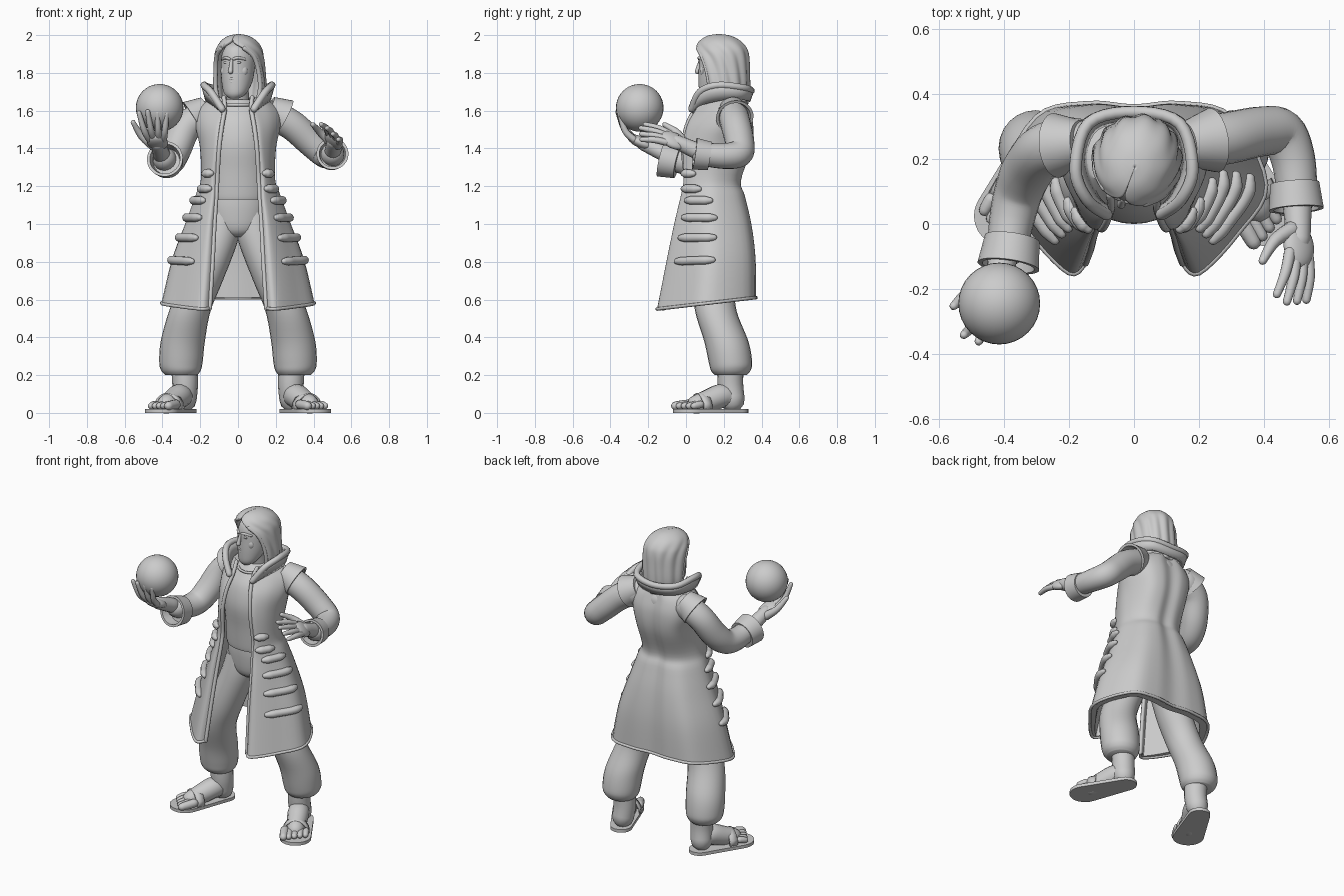
import bpy, bmesh, math
from mathutils import Vector, Matrix

if "Cube" in bpy.data.objects:
    bpy.data.objects.remove(bpy.data.objects["Cube"])

GREY = (0.6, 0.6, 0.6, 1)
clay = bpy.data.materials.new("plain grey")
clay.use_nodes = True
clay.diffuse_color = GREY
clay.node_tree.nodes["Principled BSDF"].inputs["Base Color"].default_value = GREY


def finish(name, bm, thick=0):
    bmesh.ops.recalc_face_normals(bm, faces=bm.faces)
    mesh = bpy.data.meshes.new(name)
    bm.to_mesh(mesh)
    bm.free()
    mesh.shade_smooth()
    mesh.set_sharp_from_angle(angle=math.radians(50))
    mesh.materials.append(clay)
    obj = bpy.data.objects.new(name, mesh)
    bpy.context.scene.collection.objects.link(obj)
    if thick:
        shell = obj.modifiers.new("thickness", "SOLIDIFY")
        shell.thickness, shell.offset = thick, 0


def spline(points, steps):
    pts = [Vector(p) for p in points]
    out = []
    for i in range(len(pts) - 1):
        a, b, c, d = pts[max(i - 1, 0)], pts[i], pts[i + 1], pts[min(i + 2, len(pts) - 1)]
        for k in range(steps):
            t = k / steps
            out.append(b + (c - a) * (t / 2) + (a * 2 - b * 5 + c * 4 - d) * (t * t / 2)
                       + (b * 3 - a - c * 3 + d) * (t ** 3 / 2))
    return out + [pts[-1]]


def surface(name, rows, closed=True, caps=True, thick=0):
    bm = bmesh.new()
    grid = [[bm.verts.new(p) for p in row] for row in rows]
    n = len(rows[0])
    for lo, hi in zip(grid, grid[1:]):
        for i in range(n if closed else n - 1):
            j = (i + 1) % n
            bm.faces.new((lo[i], lo[j], hi[j], hi[i]))
    if caps:
        bm.faces.new(grid[0])
        bm.faces.new(grid[-1])
    finish(name, bm, thick)


def tube(name, points, steps=4, sides=16, axis=None, rounded=True):
    """Sweep circles along x, y, z, radius points."""
    path = spline(points, steps)
    tans = [(path[min(i + 1, len(path) - 1)] - path[max(i - 1, 0)]).xyz.normalized()
            for i in range(len(path))]
    rings = [(p.xyz, axis or t, p.w) for p, t in zip(path, tans)]
    if rounded:
        def dome(p, t, r, sign):
            arcs = [math.radians(a) for a in (30, 60, 85)]
            return [(p + t * sign * r * math.sin(a), t, r * math.cos(a)) for a in arcs]
        rings = dome(*rings[0], -1)[::-1] + rings + dome(*rings[-1], 1)
    side = rings[0][1].orthogonal()
    rows = []
    for p, t, r in rings:
        side = (side - t * side.dot(t)).normalized()
        other = t.cross(side)
        rows.append([p + (side * math.cos(a) + other * math.sin(a)) * r
                     for a in (math.tau * k / sides for k in range(sides))])
    surface(name, rows)


def stack(name, levels, place=lambda p: p):
    """Loft ellipses given as z, y centre, x radius, y radius."""
    angles = [math.tau * k / 32 for k in range(32)]
    surface(name, [[place(Vector((rx * math.sin(a), cy - ry * math.cos(a), z))) for a in angles]
                   for z, cy, rx, ry in spline(levels, 4)])


def blob(name, loc, radii, axes=Matrix.Identity(3)):
    bm = bmesh.new()
    bmesh.ops.create_uvsphere(bm, u_segments=32, v_segments=20, radius=1)
    bm.transform(Matrix.Translation(loc) @ (axes @ Matrix.Diagonal(radii)).to_4x4())
    finish(name, bm)


def cuff(name, start, end, r0, r1, wall=0.015):
    """Turned-back sleeve end with a hollow mouth."""
    a, b = Vector(start), Vector(end)
    prof = [(0, r0 - wall), (0, r0), (0.5, (r0 + r1) / 2), (1, r1), (1, r1 - wall), (0.3, r0 - wall)]
    pts = [(*a.lerp(b, t), r) for t, r in prof]
    tube(name, pts, 1, 28, (b - a).normalized(), False)


# Shirt, hips and neck
stack("shirt", [(1.13, .155, .165, .125), (1.16, .155, .17, .13), (1.28, .137, .165, .122),
                (1.42, .16, .18, .16), (1.54, .18, .18, .155), (1.61, .2, .15, .13), (1.66, .2, .08, .09)])
stack("hips", [(.93, .155, .05, .06), (.97, .155, .13, .1), (1.08, .155, .16, .115), (1.16, .155, .15, .115)])
tube("neck", [(0, .22, 1.56, .075), (0, .2, 1.65, .06), (-.005, .18, 1.74, .06)])
tube("shirt_neckline", [(.09 * math.sin(a), .17 - .1 * math.cos(a), 1.63, .008)
                        for a in (math.tau * k / 16 for k in range(17))], 2, 8)

# Long open coat: front z, back z, edge x, edge y, corner x, corner y, half width, side y, back y
coat_levels = [(.55, .61, .15, -.12, .2, -.15, .405, .12, .37),
               (.8, .82, .135, -.08, .18, -.1, .35, .14, .367),
               (1, 1, .125, -.04, .16, -.06, .28, .15, .345),
               (1.15, 1.15, .115, -.01, .14, -.025, .225, .15, .31),
               (1.24, 1.23, .11, 0, .14, -.01, .195, .15, .29),
               (1.4, 1.4, .1, -.015, .13, -.01, .2, .16, .345),
               (1.52, 1.52, .085, .005, .12, .015, .225, .19, .355),
               (1.61, 1.61, .07, .05, .1, .07, .215, .22, .335),
               (1.67, 1.67, .075, .09, .1, .12, .13, .22, .31)]
coat_rows, coat_shell = [], []
for zf, zb, xi, yi, xc, yc, w, ys, yb in spline(coat_levels, 5):
    half = [(xi, yi), (xc, yc), ((xc + w) / 2 + .015, (yc + ys) / 2 - .015),
            (w, ys), (w * .74, yb - .042), (w * .35, yb)]
    full = half + [(0, yb - .01)] + [(-x, y) for x, y in reversed(half)]
    row = [Vector((x, y, zf + (zb - zf) * (y - yc) / (yb - yc))) for x, y in spline(full, 5)]
    lining = []
    for i, p in enumerate(row):
        along = row[min(i + 1, len(row) - 1)] - row[max(i - 1, 0)]
        inward = Vector((-along.y, along.x, 0)).normalized()
        lining.append(p + inward * (.012 + .045 * math.sin(math.pi * i / (len(row) - 1))))
    coat_rows.append(row)
    coat_shell.append(row + lining[::-1])
surface("coat", coat_shell)
tube("coat_hem", [(*p, .009) for p in coat_rows[0]], 1, 8)
for label, col in (("left", 0), ("right", -1)):
    tube(label + "_coat_edge", [(*row[col], .012) for row in coat_rows], 1, 8)

# Folded flaps along the coat sides
for n, (row, first, last) in enumerate([(5, 8, 15), (8, 8, 15), (11, 8, 15), (14, 8, 14), (17, 6, 11), (21, 5, 9)]):
    for label, s in (("left", 1), ("right", -1)):
        pts = []
        for k in range(first, last + 1):
            p = coat_rows[row][k]
            out = Vector((p.x, p.y - .12, 0)).normalized() * .006
            pts.append((s * (p.x + out.x), p.y + out.y, p.z, .023 if first < k < last else .016))
        tube("%s_flap_%d" % (label, n + 1), pts, 2, 10)


# Standing collar with rolled rim
def both_sides(half):
    return half + [(-x, y, z) for x, y, z in reversed(half[:-1])]


base = spline(both_sides([(.07, .04, 1.59), (.12, .08, 1.63), (.16, .2, 1.66), (.12, .3, 1.66), (0, .325, 1.65)]), 5)
rim = spline(both_sides([(.085, .03, 1.61), (.145, .075, 1.7), (.18, .17, 1.735), (.14, .31, 1.72), (0, .345, 1.705)]), 5)
surface("collar", [[a.lerp(b, t) for a, b in zip(base, rim)] for t in (0, .5, 1)], False, False, .03)
tube("collar_rim", [(*p, .019) for p in rim], 1, 10)

# Head, turned a little to its right
turn = Matrix.Rotation(math.radians(-20), 3, "Z")


def on_head(p):
    return turn @ Vector(p) + Vector((.004, .18, 0))


stack("head", [(1.665, -.07, .025, .025), (1.69, -.057, .058, .055), (1.75, -.028, .08, .088),
               (1.82, -.015, .088, .1), (1.89, 0, .088, .112), (1.94, 0, .065, .09), (1.97, 0, .02, .03)], on_head)


def face_line(name, pts, r):
    tube(name, [(*on_head(p), r) for p in pts], 3, 10)


tube("nose", [(*on_head((0, -.112, 1.865)), .008), (*on_head((0, -.122, 1.83)), .011),
              (*on_head((0, -.127, 1.808)), .014)], 3, 12)
face_line("upper_lip", [(-.026, -.1, 1.766), (0, -.114, 1.77), (.026, -.1, 1.766)], .006)
face_line("lower_lip", [(-.02, -.1, 1.755), (0, -.111, 1.753), (.02, -.1, 1.755)], .007)
blob("chin", on_head((0, -.087, 1.69)), (.026, .018, .02))
for label, s in (("left", 1), ("right", -1)):
    face_line(label + "_brow", [(s * .013, -.112, 1.874), (s * .035, -.106, 1.88), (s * .062, -.078, 1.872)], .008)
    blob(label + "_eye", on_head((s * .034, -.1, 1.855)), (.015, .009, .007), turn)
    blob(label + "_cheek", on_head((s * .045, -.072, 1.81)), (.03, .022, .034), turn)

# Shoulder-length hair: z, opening angle, x radius, y radius, y centre
hair_rows = []
for z, gap, rx, ry, cy in spline([(1.635, 72, .112, .12, .02), (1.72, 78, .13, .14, .01),
                                  (1.82, 72, .126, .145, .005), (1.89, 58, .119, .142, .005),
                                  (1.93, 34, .108, .13, .005), (1.965, 4, .086, .103, 0),
                                  (1.99, 0, .045, .057, -.005), (1.998, 0, .0005, .0005, -.005)], 4):
    row = []
    for k in range(73):
        a = math.radians(gap + (360 - 2 * gap) * k / 72)
        wave = 1 + .03 * math.cos(k * math.tau / 9 + z * 9) * min(1, (2 - z) * 8)
        row.append(on_head((rx * wave * math.sin(a), cy - ry * wave * math.cos(a), z)))
    hair_rows.append(row)
surface("hair", hair_rows, False, False, .016)
for label, col in (("left", 1), ("right", -2)):
    tube(label + "_front_lock", [(*row[col], .012) for row in hair_rows[:17:4]], 4, 10)

# Arms with cap sleeves and wide cuffs
tube("left_arm", [(.19, .25, 1.575, .08), (.29, .265, 1.52, .08), (.39, .285, 1.43, .077),
                  (.455, .28, 1.373, .073), (.49, .2, 1.36, .068), (.503, .09, 1.37, .062)], 5, 20)
tube("right_arm", [(-.19, .25, 1.575, .08), (-.275, .23, 1.51, .08), (-.325, .17, 1.4, .08),
                   (-.355, .1, 1.335, .075), (-.375, .02, 1.325, .07), (-.39, -.07, 1.345, .062)], 5, 20)
cuff("left_cuff", (.495, .125, 1.36), (.5, .045, 1.372), .076, .085)
cuff("right_cuff", (-.375, -.045, 1.325), (-.387, -.13, 1.345), .085, .096)
cuff("left_cap_sleeve", (.16, .245, 1.61), (.245, .258, 1.565), .07, .1)
cuff("right_cap_sleeve", (-.16, .25, 1.61), (-.24, .242, 1.56), .07, .1)


def hand(name, wrist, fwd, side, up, curl, spread):
    """Palm, four fingers and a thumb on the side direction."""
    wrist, fwd = Vector(wrist), Vector(fwd).normalized()
    side = Vector(side)
    side = (side - fwd * side.dot(fwd)).normalized()
    up = (Vector(up) - fwd * fwd.dot(up)).normalized()
    axes = Matrix((fwd, side, up)).transposed()
    tube(name + "_wrist", [(*(wrist - fwd * .09), .046), (*(wrist + fwd * .05), .037)], 3)
    blob(name + "_palm", wrist + fwd * .068, (.075, .056, .03), axes)
    for i in range(4):
        off = 1.5 - i
        root = wrist + fwd * .1 + side * .025 * off
        along = (fwd + side * off * spread) * (.15 - .014 * abs(off - .5))
        pts = [root, root + along * .5 + up * curl * .25, root + along + up * curl]
        tube("%s_finger_%d" % (name, i + 1), [(*p, r) for p, r in zip(pts, (.0185, .017, .013))], 4, 10)
    thumb = [wrist + fwd * f + side * s + up * curl * u for f, s, u in ((.02, .025, 0), (.07, .085, .4), (.14, .12, .9))]
    tube(name + "_thumb", [(*p, r) for p, r in zip(thumb, (.027, .02, .013))], 4, 10)


hand("left_hand", (.505, -.005, 1.415), (.03, -.9, .4), (-.72, 0, .7), (-.7, 0, -.72), .035, .12)
hand("right_hand", (-.417, -.18, 1.405), (-.14, -.87, .4), (-1, .1, 0), (0, .4, 1), .095, .18)
blob("ball", (-.415, -.245, 1.615), (.126, .126, .126))

# Legs, feet and sandals
heading, across = Vector((.49, -.87, 0)), Vector((.87, .49, 0))
for label, s in (("left", 1), ("right", -1)):
    def flip(pts):
        return [(s * p[0], *p[1:]) for p in pts]

    tube(label + "_trouser_leg", flip([(.08, .155, 1.06, .09), (.105, .155, .92, .107), (.19, .145, .7, .11),
         (.255, .158, .54, .11), (.292, .213, .38, .117), (.302, .235, .27, .115),
         (.302, .237, .225, .105), (.3, .237, .2, .085)]), 5, 24, Vector((0, 0, -1)), False)
    tube(label + "_ankle", flip([(.285, .235, .25, .07), (.28, .235, .15, .068), (.285, .245, .07, .066)]))
    tube(label + "_foot", flip([(.285, .25, .065, .05), (.305, .195, .09, .064),
                                (.345, .12, .065, .06), (.38, .055, .045, .05)]))
    for i in range(-2, 3):
        root = Vector((.385, .045, .045)) + across * .032 * i
        tip = root + heading * (.075 - .012 * (i + 1) - (.008 if i == -2 else 0)) + Vector((0, 0, -.008))
        r = .026 if i == -2 else .02
        tube("%s_toe_%d" % (label, i + 3), flip([(*root, r), (*root.lerp(tip, .5), r), (*tip, r * .9)]), 3, 10)
    mid = Vector((.365, .08, .02))
    strap = [mid + across * .075 * math.cos(a) + Vector((0, 0, .08 * math.sin(a)))
             for a in (math.pi * k / 8 for k in range(9))]
    surface(label + "_sandal_strap", [[Vector((s * q.x, q.y, q.z)) for q in (p + heading * d for p in strap)]
                                      for d in (-.025, 0, .025)], False, False, .012)
    bm = bmesh.new()
    for z in (0, .02):
        for x, y, r in ((.285, .265, .065), (.4, .025, .093)):
            for k in range(24):
                a = math.tau * k / 24
                bm.verts.new((s * (x + r * math.cos(a)), y + r * math.sin(a), z))
    bmesh.ops.convex_hull(bm, input=bm.verts)
    finish(label + "_sandal_sole", bm)
